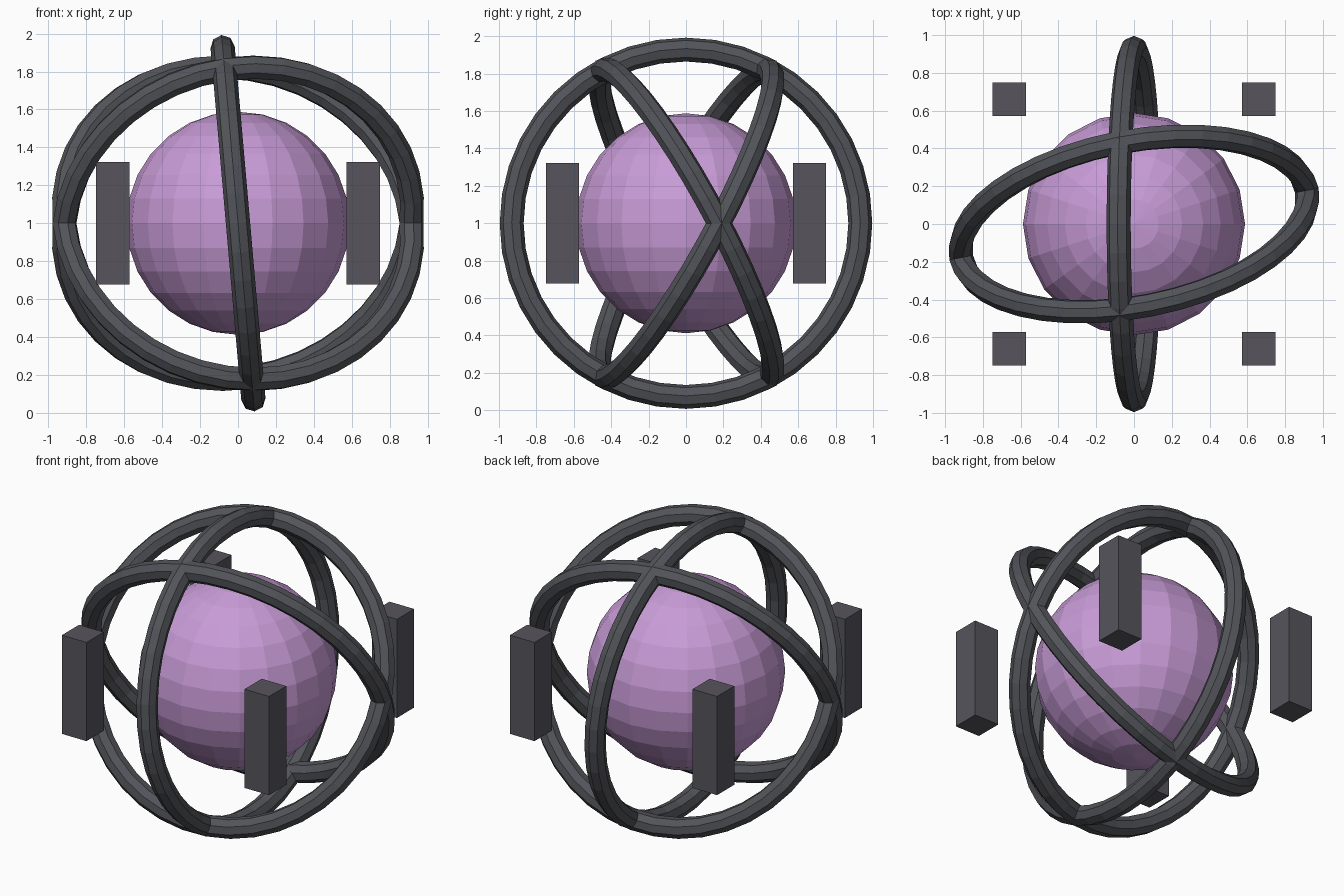
import bpy, math
from mathutils import Matrix, Vector

if "Cube" in bpy.data.objects:
    bpy.data.objects.remove(bpy.data.objects["Cube"])

CENTRE = Vector((0, 0, 1))


def material(name, rgb):
    m = bpy.data.materials.new(name)
    m.diffuse_color = (*rgb, 1)
    m.use_nodes = True
    m.node_tree.nodes["Principled BSDF"].inputs["Base Color"].default_value = m.diffuse_color
    return m


PURPLE = material("soft purple", (0.58, 0.33, 0.68))
RING_GREY = material("dark ring grey", (0.085, 0.088, 0.1))
POST_GREY = material("dark post grey", (0.095, 0.09, 0.108))


def finish(name, mat):
    ob = bpy.context.object
    ob.name = name
    ob.data.materials.append(mat)
    return ob


def ring(name, rotation):
    bpy.ops.mesh.primitive_torus_add(major_segments=40, minor_segments=8,
                                     major_radius=0.932, minor_radius=0.064)
    ob = finish(name, RING_GREY)
    ob.matrix_world = Matrix.Translation(CENTRE) @ rotation


# Central faceted orb
bpy.ops.mesh.primitive_uv_sphere_add(segments=20, ring_count=14, radius=0.588, location=CENTRE)
finish("orb", PURPLE)

# Upright ring, leaning slightly to the side
ring("upright_ring", Matrix.Rotation(math.radians(85), 4, 'Y'))

# Two crossed rings sharing one turned horizontal axis
for side, tilt in (("left", 62), ("right", -62)):
    ring("crossed_ring_" + side,
         Matrix.Rotation(math.radians(11), 4, 'Z') @ Matrix.Rotation(math.radians(tilt), 4, 'X'))

# Four corner posts
for sx in (-1, 1):
    for sy in (-1, 1):
        bpy.ops.mesh.primitive_cube_add(size=1, location=(0.66 * sx, 0.66 * sy, 1))
        post = finish("corner_post", POST_GREY)
        post.scale = (0.178, 0.178, 0.645)
